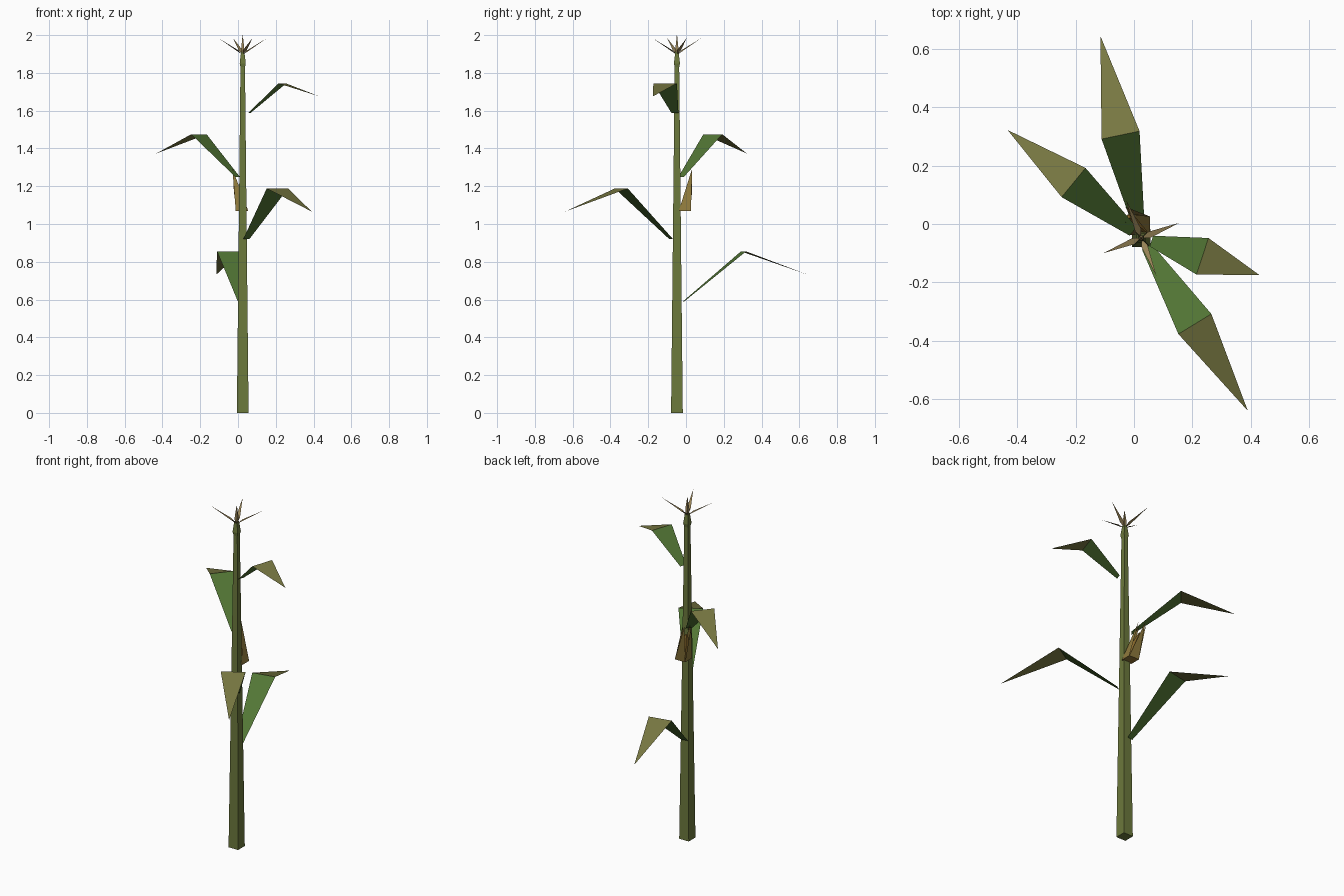
import bpy
from math import cos, sin, pi
from mathutils import Vector

if "Cube" in bpy.data.objects:
    bpy.data.objects.remove(bpy.data.objects["Cube"])

CX, CY = 0.025, -0.048  # stalk axis


def mat(name, rgb):
    m = bpy.data.materials.new(name)
    m.diffuse_color = (*rgb, 1)
    m.use_nodes = True
    m.node_tree.nodes["Principled BSDF"].inputs["Base Color"].default_value = m.diffuse_color
    return m


STALK = mat("stalk_green", (0.15, 0.19, 0.045))
GREEN = mat("leaf_green", (0.085, 0.18, 0.035))
OLIVE = mat("leaf_tip_olive", (0.19, 0.19, 0.055))
TAN = mat("tassel_tan", (0.30, 0.22, 0.09))
HUSK = mat("husk_gold", (0.27, 0.19, 0.045))
CORN = mat("corn_brown", (0.30, 0.17, 0.03))


def build(name, verts, faces, mats, slots=None):
    me = bpy.data.meshes.new(name)
    me.from_pydata([tuple(v) for v in verts], [], faces)
    for m in mats:
        me.materials.append(m)
    for p, s in zip(me.polygons, slots or [0] * len(faces)):
        p.material_index = s
    ob = bpy.data.objects.new(name, me)
    bpy.context.collection.objects.link(ob)
    return ob


def square_loft(name, rings, material):
    """Closed four-sided loft; rings are (x, y, z, half_width)."""
    verts = [(x + sx * h, y + sy * h, z) for x, y, z, h in rings
             for sx, sy in ((-1, -1), (1, -1), (1, 1), (-1, 1))]
    faces = [(3, 2, 1, 0)]
    for r in range(len(rings) - 1):
        a, b = 4 * r, 4 * r + 4
        faces += [(a + i, a + (i + 1) % 4, b + (i + 1) % 4, b + i) for i in range(4)]
    n = len(verts)
    faces.append((n - 4, n - 3, n - 2, n - 1))
    return build(name, verts, faces, [material])


# Stalk with a small collar under the tassel
square_loft("stalk", [(CX, CY, 0, 0.031), (CX, CY, 1.83, 0.012),
                      (CX, CY, 1.85, 0.016), (CX, CY, 1.91, 0.009)], STALK)

# Folded leaves: base height, fold height, two fold corners, tip
leaves = [
    (0.59, 0.855, (0.019, 0.318), (-0.111, 0.291), (-0.115, 0.644, 0.732)),
    (0.92, 1.188, (0.152, -0.377), (0.265, -0.308), (0.39, -0.64, 1.066)),
    (1.25, 1.475, (-0.166, 0.192), (-0.248, 0.092), (-0.433, 0.322, 1.373)),
    (1.587, 1.744, (0.214, -0.173), (0.255, -0.048), (0.43, -0.175, 1.676)),
]
for i, (zb, zf, r, l, tip) in enumerate(leaves):
    r, l = Vector((*r, zf)), Vector((*l, zf))
    side = (l - r).normalized()
    out = (r + l) / 2 - Vector((CX, CY, zf))
    base = Vector((CX, CY, zb)) + out.normalized() * 0.036
    verts = [base - side * 0.019, base + side * 0.019, l, r, tip]
    build(f"leaf_{i + 1}", verts, [(0, 3, 2, 1), (3, 4, 2)], [GREEN, OLIVE], [0, 1])

# Ear: inner cob and four pointed husk leaves leaning away from the stalk
bx, by, tx, ty = 0.021, -0.006, -0.03, 0.033
square_loft("corn_cob", [(bx, by, 1.07, 0.028), (bx - 0.025, by + 0.02, 1.17, 0.018),
                         (bx - 0.04, by + 0.032, 1.235, 0.005)], CORN)
corners = [(bx + sx * 0.033, by + sy * 0.032, 1.07)
           for sx, sy in ((-1, -1), (1, -1), (1, 1), (-1, 1))]
tips = [(tx + 0.026 * cos(a), ty + 0.026 * sin(a), 1.295)
        for a in (-pi / 2, 0, pi / 2, pi)]
build("corn_husk", corners + tips,
      [(i, (i + 1) % 4, 4 + i) for i in range(4)] + [(3, 2, 1, 0)], [HUSK])

# Tassel: four spreading kite blades and a central spike
for i in range(4):
    a = 0.38 + i * pi / 2
    d, s = Vector((cos(a), sin(a), 0)), Vector((-sin(a), cos(a), 0))
    root = Vector((CX, CY, 1.895))
    mid = root + d * 0.03 + Vector((0, 0, 0.025))
    tip = root + d * 0.14 + Vector((0, 0, 0.09))
    build(f"tassel_blade_{i + 1}", [root, mid - s * 0.011, tip, mid + s * 0.011],
          [(0, 1, 2, 3)], [TAN])
square_loft("tassel_spike", [(CX, CY, 1.89, 0.006), (CX, CY, 1.93, 0.008),
                             (CX, CY, 2.0, 0.0008)], TAN)
